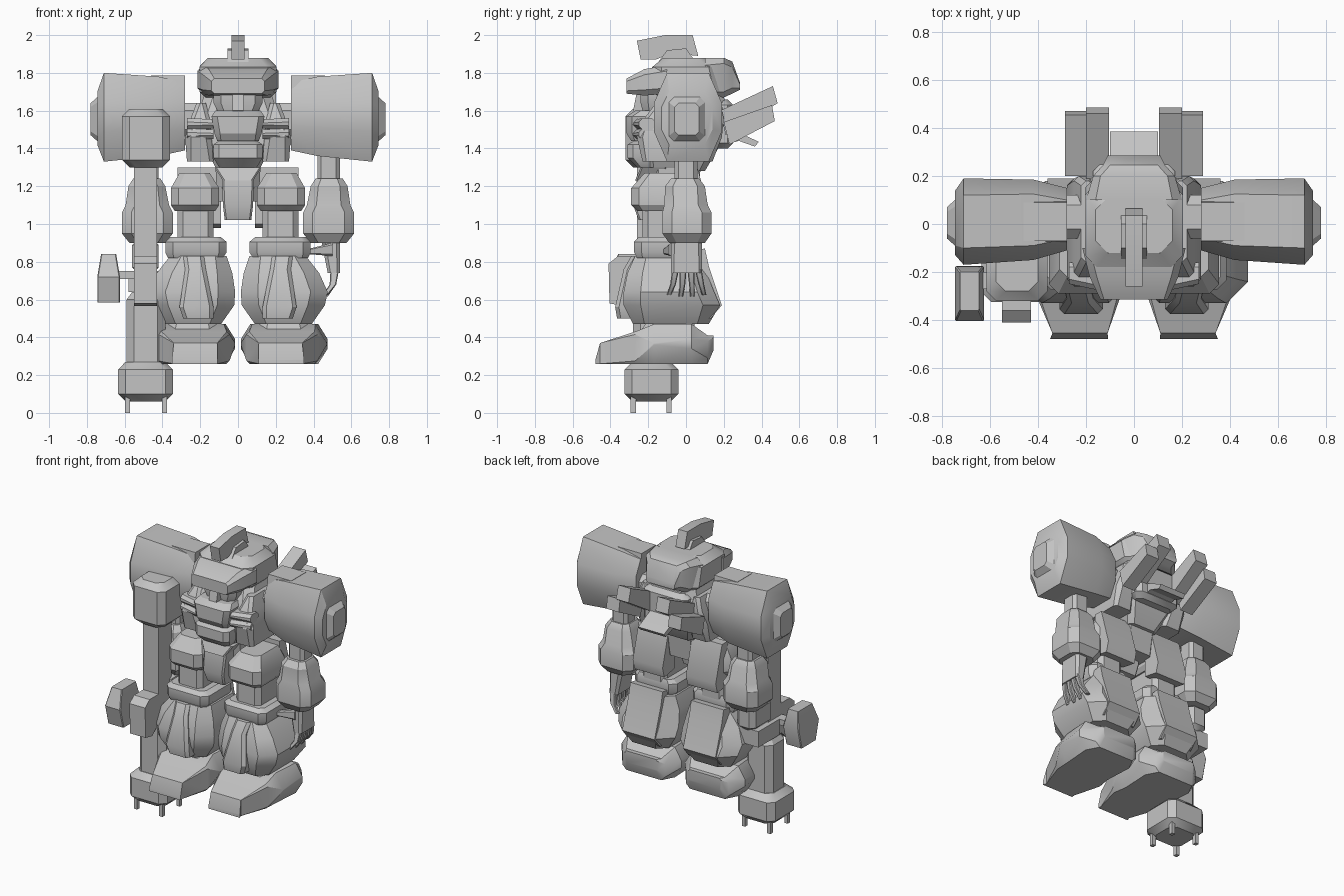
import bpy, bmesh, math

grey = bpy.data.materials.new("light grey")
grey.diffuse_color = (0.55, 0.55, 0.55, 1)


def finish(name, bm, mirror):
    bmesh.ops.recalc_face_normals(bm, faces=bm.faces)
    me = bpy.data.meshes.new(name)
    bm.to_mesh(me)
    bm.free()
    me.materials.append(grey)
    ob = bpy.data.objects.new(name, me)
    bpy.context.collection.objects.link(ob)
    bpy.ops.object.select_all(action='DESELECT')
    ob.select_set(True)
    bpy.context.view_layer.objects.active = ob
    bpy.ops.object.shade_smooth_by_angle(angle=math.radians(32))
    if mirror:
        m = ob.modifiers.new("mirror", 'MIRROR')
        m.use_mirror_merge = False
    return ob


def loft(name, axis, rings, mirror=False):
    """Chamfered rectangles (pos, a0, a1, b0, b1, chamfer_a, chamfer_b) joined along an axis."""
    bm = bmesh.new()
    put = {'x': lambda p, a, b: (p, a, b), 'y': lambda p, a, b: (a, p, b),
           'z': lambda p, a, b: (a, b, p)}[axis]
    loops = []
    for p, a0, a1, b0, b1, ca, *rest in rings:
        cb = rest[0] if rest else ca
        pts = [(a0 + ca, b0), (a1 - ca, b0), (a1, b0 + cb), (a1, b1 - cb),
               (a1 - ca, b1), (a0 + ca, b1), (a0, b1 - cb), (a0, b0 + cb)]
        loops.append([bm.verts.new(put(p, a, b)) for a, b in pts])
    for l0, l1 in zip(loops, loops[1:]):
        for i in range(8):
            j = (i + 1) % 8
            bm.faces.new((l0[i], l0[j], l1[j], l1[i]))
    bm.faces.new(loops[0])
    bm.faces.new(loops[-1])
    return finish(name, bm, mirror)


def prism(name, x0, x1, prof, mirror=False):
    """Side profile of (y, z) points extruded across x."""
    bm = bmesh.new()
    a = [bm.verts.new((x0, y, z)) for y, z in prof]
    b = [bm.verts.new((x1, y, z)) for y, z in prof]
    n = len(prof)
    for i in range(n):
        bm.faces.new((a[i], a[(i + 1) % n], b[(i + 1) % n], b[i]))
    bm.faces.new(a)
    bm.faces.new(b)
    return finish(name, bm, mirror)


def box(name, x0, x1, y0, y1, z0, z1, mirror=False, c=0.0):
    if c:
        return loft(name, 'z', [(z0, x0 + c, x1 - c, y0 + c, y1 - c, c), (z0 + c, x0, x1, y0, y1, c),
                                (z1 - c, x0, x1, y0, y1, c), (z1, x0 + c, x1 - c, y0 + c, y1 - c, c)], mirror)
    return prism(name, x0, x1, [(y0, z0), (y1, z0), (y1, z1), (y0, z1)], mirror)


# Head: helmet, rear bulge, visor, face and crest
loft("helmet", 'z', [(1.66, -.16, .16, -.12, .18, .04), (1.70, -.205, .205, -.18, .2, .05),
                     (1.83, -.205, .205, -.18, .17, .05), (1.88, -.16, .16, -.12, .11, .05)])
loft("helmet_back", 'y', [(.1, -.2, .2, 1.66, 1.88, .04), (.2, -.17, .17, 1.67, 1.88, .03),
                          (.245, -.13, .13, 1.69, 1.86, .03), (.285, -.11, .11, 1.71, 1.75, .01)])
loft("visor", 'y', [(-.315, -.14, .14, 1.69, 1.77, .015), (-.22, -.185, .185, 1.68, 1.82, .03),
                    (-.1, -.215, .215, 1.69, 1.84, .03)])
loft("face", 'z', [(1.56, -.09, .09, -.22, .05, .03), (1.64, -.13, .13, -.24, .08, .04),
                   (1.70, -.13, .13, -.24, .08, .04)])
prism("nose_guard", -.03, .03, [(-.28, 1.6), (-.2, 1.58), (-.2, 1.7), (-.26, 1.7)])
prism("crest", -.035, .035, [(-.26, 1.97), (-.11, 2.0), (.035, 2.0), (.065, 1.89), (-.08, 1.905),
                             (-.16, 1.87), (-.24, 1.87)])
prism("crest_base", -.055, .055, [(-.16, 1.84), (-.1, 1.92), (.0, 1.93), (.05, 1.86)])

# Torso
loft("chest", 'z', [(1.28, -.11, .11, -.2, .1, .03), (1.40, -.17, .17, -.22, .17, .04),
                    (1.56, -.22, .22, -.2, .22, .05), (1.68, -.18, .18, -.12, .2, .05)])
loft("collar_plate", 'z', [(1.44, -.11, .11, -.29, -.1, .02), (1.48, -.125, .125, -.315, -.1, .03),
                           (1.57, -.14, .14, -.315, -.1, .03), (1.60, -.12, .12, -.27, -.1, .03)])
loft("belly_plate", 'z', [(1.30, -.10, .10, -.26, -.08, .02), (1.35, -.13, .13, -.31, -.08, .03),
                          (1.42, -.13, .13, -.31, -.08, .03), (1.45, -.09, .09, -.26, -.08, .02)])
loft("chest_side", 'z', [(1.33, .13, .27, -.23, .14, .02), (1.46, .14, .28, -.26, .19, .03),
                         (1.56, .15, .25, -.22, .2, .02), (1.64, .17, .22, -.16, .18, .02)], True)
for z in (1.475, 1.53):
    loft("chest_vent", 'x', [(.13, -.28, -.16, z - .025, z + .025, .02),
                             (.27, -.25, -.16, z - .03, z + .03, .02)], True)
loft("shoulder_joint", 'x', [(.18, -.06, .12, 1.46, 1.64, .04), (.36, -.06, .12, 1.46, 1.64, .04)], True)

# Backpack with raised boosters
box("backpack", -.17, .17, .12, .25, 1.40, 1.66, c=.03)
prism("inner_booster", .104, .2, [(.18, 1.60), (.46, 1.73), (.485, 1.64), (.21, 1.47)], True)
prism("outer_booster", .19, .287, [(.2, 1.54), (.455, 1.63), (.47, 1.545), (.23, 1.42)], True)
prism("rear_fin", -.1, .1, [(.2, 1.52), (.29, 1.48), (.385, 1.435), (.365, 1.41), (.28, 1.44), (.2, 1.42)])

# Waist and hips
loft("waist", 'z', [(1.12, -.11, .11, -.16, .06, .03), (1.32, -.12, .12, -.18, .08, .03)])
loft("belt", 'z', [(1.23, -.08, .08, -.27, -.1, .01), (1.30, -.125, .125, -.24, -.1, .01)])
loft("groin_guard", 'z', [(1.02, -.07, .07, -.25, -.06, .01), (1.10, -.08, .08, -.28, -.04, .01),
                          (1.24, -.085, .085, -.26, -.04, .01)])
prism("rear_skirt", .09, .32, [(.0, 1.30), (.06, 1.30), (.13, 1.05), (.11, .98), (.0, 1.0)], True)

# Legs
loft("hip_armour", 'z', [(1.07, .12, .335, -.26, .03, .03), (1.10, .10, .355, -.29, .05, .04),
                         (1.19, .10, .355, -.29, .05, .04), (1.27, .15, .31, -.22, .03, .03)], True)
loft("thigh", 'z', [(.90, .13, .32, -.23, .05, .03), (1.12, .13, .32, -.23, .05, .03)], True)
loft("knee_band", 'z', [(.82, .08, .37, -.26, .04, .03), (.85, .06, .385, -.275, .05, .04),
                        (.905, .06, .385, -.275, .05, .04), (.93, .09, .36, -.25, .04, .03)], True)
loft("shin", 'z', [(.47, .09, .39, -.28, .12, .06), (.57, .02, .46, -.33, .18, .09),
                   (.64, .015, .475, -.33, .15, .09), (.74, .03, .43, -.31, .11, .08),
                   (.83, .06, .36, -.27, .09, .06)], True)
loft("shin_plate", 'z', [(.50, .13, .29, -.365, -.2, .02), (.56, .13, .31, -.375, -.2, .02),
                         (.76, .17, .28, -.33, -.2, .02), (.83, .18, .29, -.29, -.2, .02)], True)
prism("calf_plate", .11, .36, [(.03, .86), (.1, .87), (.12, .78), (.19, .57), (.13, .5), (.03, .5)], True)
loft("ankle", 'z', [(.38, .09, .40, -.28, .06, .05), (.49, .12, .36, -.2, .04, .04)], True)
loft("foot", 'y', [(-.48, .108, .35, .26, .28, .0), (-.455, .11, .34, .26, .37, .0),
                   (-.27, .045, .42, .26, .43, .015), (-.17, .015, .47, .26, .47, .06, .1),
                   (.03, .015, .475, .26, .47, .05, .08), (.115, .08, .41, .26, .41, .03),
                   (.145, .12, .37, .33, .41, .01)], True)

# Shoulder armour
loft("shoulder_armour", 'x', [(.28, -.11, .15, 1.39, 1.75, .05, .10), (.42, -.15, .185, 1.36, 1.78, .06, .14),
                              (.71, -.17, .19, 1.33, 1.80, .07, .16),
                              (.745, -.13, .14, 1.42, 1.70, .04, .08)], True)
loft("shoulder_cap", 'x', [(.735, -.1, .11, 1.43, 1.68, .03), (.78, -.06, .07, 1.47, 1.64, .02)], True)
prism("shoulder_pad", .28, .46, [(-.08, 1.7), (.1, 1.7), (.09, 1.785), (-.07, 1.785)], True)

# Arms
loft("upper_arm", 'z', [(1.2, .42, .54, -.06, .06, .02), (1.4, .42, .54, -.06, .06, .02)], True)
loft("forearm", 'z', [(.90, .385, .575, -.09, .1, .04), (.95, .345, .615, -.125, .135, .05),
                      (1.06, .345, .615, -.125, .135, .05), (1.10, .365, .595, -.115, .115, .05),
                      (1.20, .385, .58, -.11, .1, .04), (1.24, .41, .555, -.08, .07, .03)], True)

# Open hand with spread fingers
loft("palm", 'z', [(.74, .475, .54, -.08, .085, .015), (.92, .44, .54, -.08, .085, .02)])
for i in range(4):
    y, t = -.055 + .04 * i, (-.09 + .062 * i)
    loft("finger", 'z', [(.61 + .01 * abs(i - 1.5), .45, .475, t - .012, t + .012, .005),
                         (.68, .485, .52, y * 1.25 - .015, y * 1.25 + .015, .005),
                         (.76, .49, .535, y - .018, y + .018, .005)])
loft("thumb", 'x', [(.38, -.12, -.08, .84, .87, .005), (.5, -.09, -.04, .83, .9, .01)])

# Gripping hand
box("gripping_hand", -.56, -.42, -.16, .06, .74, .92, c=.03)
box("weapon_grip", -.58, -.40, -.2, .03, .64, .75)

# Long weapon held upright
box("weapon_stock", -.615, -.36, -.32, -.06, 1.30, 1.61, c=.04)
box("weapon_barrel", -.55, -.43, -.26, -.12, .5, 1.34)
prism("weapon_magazine", -.55, -.43, [(-.22, .83), (-.36, .83), (-.41, .79), (-.405, .58), (-.33, .565), (-.22, .66)])
loft("weapon_housing", 'z', [(.2, -.59, -.385, -.28, -.08, .04), (.60, -.59, -.385, -.28, -.08, .04),
                             (.64, -.56, -.41, -.25, -.11, .03)])
box("weapon_muzzle", -.635, -.345, -.325, -.04, .06, .27, c=.04)
for x in (-.585, -.39):
    for y in (-.28, -.09):
        box("muzzle_prong", x - .013, x + .013, y - .014, y + .014, 0, .1)
box("scope_mount", -.65, -.5, -.27, -.2, .71, .75)
loft("scope", 'z', [(.585, -.745, -.625, -.37, -.21, .005), (.72, -.745, -.625, -.405, -.175, .005),
                    (.84, -.725, -.645, -.36, -.2, .005)])
